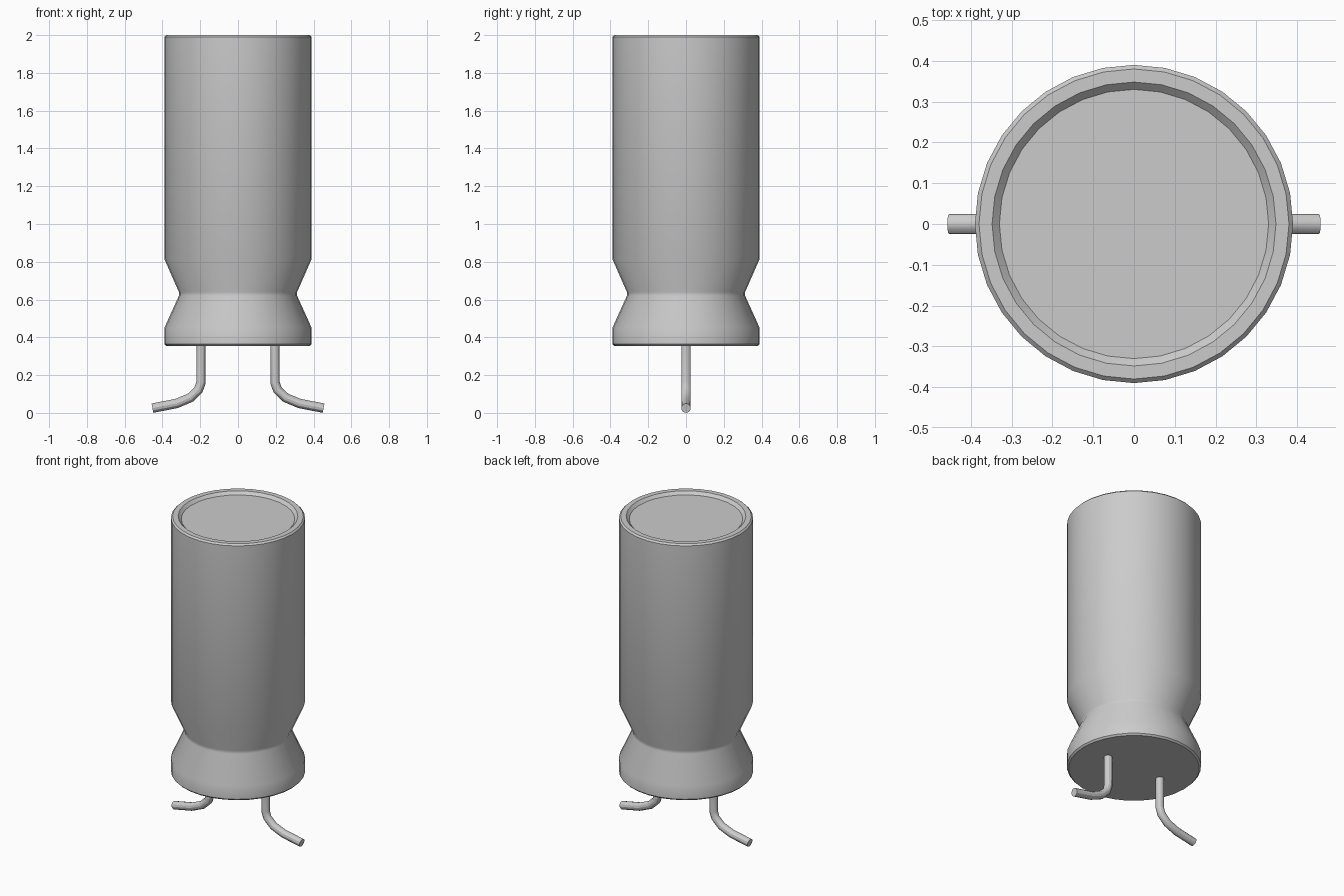
import bpy, bmesh, math

cube = bpy.data.objects.get("Cube")
if cube:
    bpy.data.objects.remove(cube, do_unlink=True)

SIDES = 32


def make_material(name, value):
    mat = bpy.data.materials.new(name)
    mat.use_nodes = True
    color = (value, value, value, 1)
    mat.diffuse_color = color
    mat.node_tree.nodes["Principled BSDF"].inputs["Base Color"].default_value = color
    return mat


def smooth(obj):
    bpy.ops.object.select_all(action="DESELECT")
    obj.select_set(True)
    bpy.context.view_layer.objects.active = obj
    bpy.ops.object.shade_smooth_by_angle(angle=math.radians(30))


def lathe(name, profile, mat):
    """Revolve (radius, z) points about z and cap both ends."""
    bm = bmesh.new()
    rings = []
    for r, z in profile:
        angles = [2 * math.pi * i / SIDES for i in range(SIDES)]
        rings.append([bm.verts.new((r * math.cos(a), r * math.sin(a), z)) for a in angles])
    for low, high in zip(rings, rings[1:]):
        for i in range(SIDES):
            j = (i + 1) % SIDES
            bm.faces.new((low[i], low[j], high[j], high[i]))
    bm.faces.new(rings[0][::-1])
    bm.faces.new(rings[-1])
    mesh = bpy.data.meshes.new(name)
    bm.to_mesh(mesh)
    bm.free()
    mesh.materials.append(mat)
    obj = bpy.data.objects.new(name, mesh)
    bpy.context.collection.objects.link(obj)
    smooth(obj)


def wire_lead(name, side, mat):
    """Round wire swept along a bent path, side is +1 or -1 in x."""
    path = [(0.196, 0.37), (0.196, 0.16), (0.209, 0.122), (0.253, 0.08),
            (0.325, 0.05), (0.453, 0.025)]
    curve = bpy.data.curves.new(name, "CURVE")
    curve.dimensions = "3D"
    curve.bevel_depth = 0.025
    curve.bevel_resolution = 4
    curve.use_fill_caps = True
    spline = curve.splines.new("POLY")
    spline.points.add(len(path) - 1)
    for point, (x, z) in zip(spline.points, path):
        point.co = (side * x, 0, z, 1)
    curve.materials.append(mat)
    obj = bpy.data.objects.new(name, curve)
    bpy.context.collection.objects.link(obj)
    bpy.ops.object.select_all(action="DESELECT")
    obj.select_set(True)
    bpy.context.view_layer.objects.active = obj
    bpy.ops.object.convert(target="MESH")
    smooth(bpy.context.view_layer.objects.active)


grey = make_material("light grey", 0.6)

# Can: bevelled base, pinched waist, tall wall, rim and recessed lid
lathe("can_body", [
    (0.38, 0.355), (0.39, 0.365), (0.39, 0.45), (0.313, 0.62), (0.313, 0.64),
    (0.39, 0.815), (0.39, 1.99), (0.38, 2.0), (0.348, 2.0), (0.33, 1.982),
], grey)

# Bent wire leads under the can
wire_lead("left_lead", 1, grey)
wire_lead("right_lead", -1, grey)
